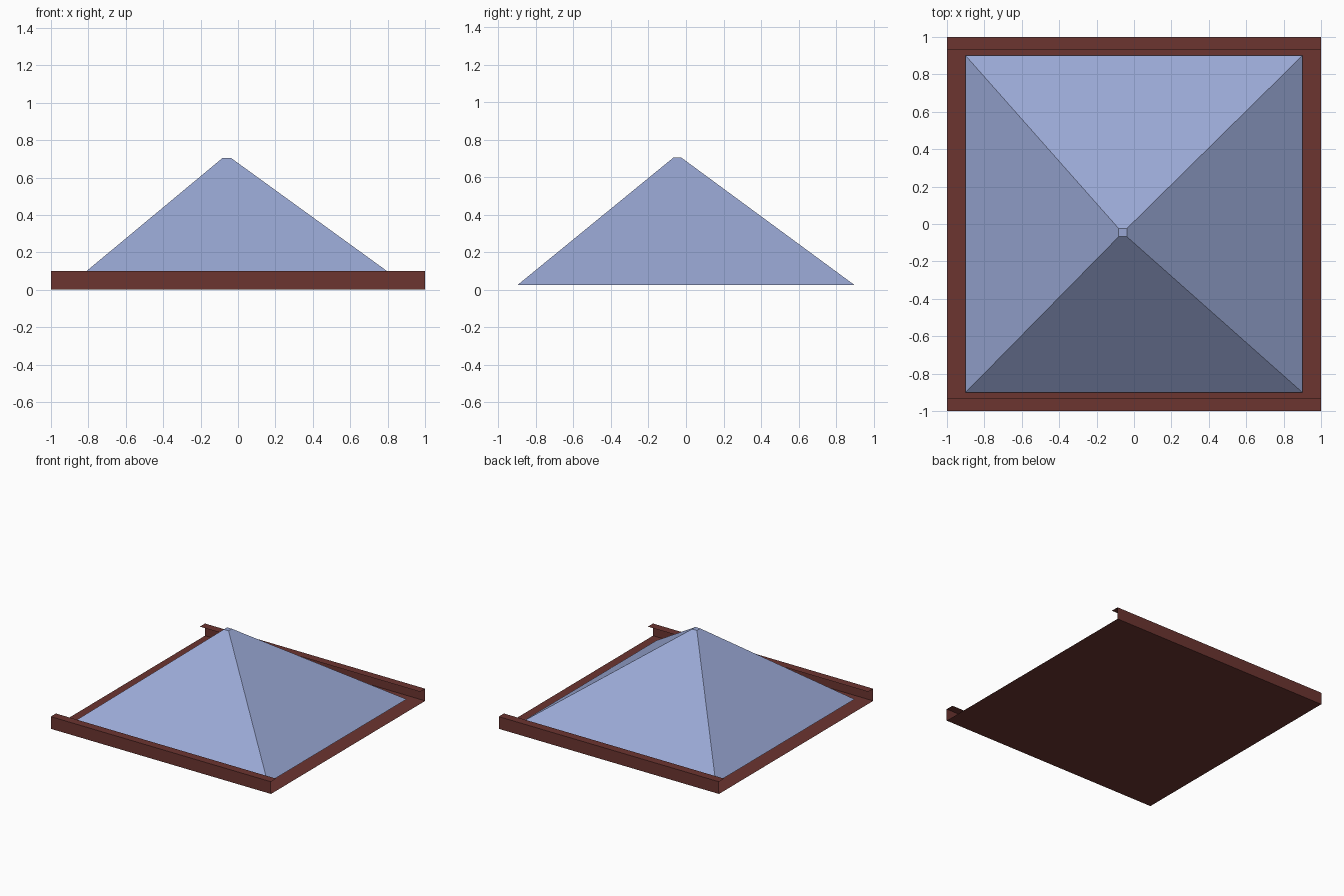
import bpy, bmesh

if "Cube" in bpy.data.objects:
    bpy.data.objects.remove(bpy.data.objects["Cube"])


def material(name, color):
    m = bpy.data.materials.new(name)
    m.diffuse_color = color
    m.use_nodes = True
    m.node_tree.nodes["Principled BSDF"].inputs["Base Color"].default_value = m.diffuse_color
    return m


def add_object(name, bm, mat):
    mesh = bpy.data.meshes.new(name)
    bm.to_mesh(mesh)
    bm.free()
    mesh.materials.append(mat)
    ob = bpy.data.objects.new(name, mesh)
    bpy.context.collection.objects.link(ob)
    return ob


brown = material("brown_metal", (0.15, 0.035, 0.03, 1.0))
glass = material("blue_glass", (0.32, 0.39, 0.66, 0.75))

# Thin sheet tray: open C profile swept along x, lips folded inward
half = [(1.0, 0.0), (1.0, 0.1), (0.933, 0.1)]
profile = [(-y, z) for y, z in reversed(half)] + half
bm = bmesh.new()
left = [bm.verts.new((-1, y, z)) for y, z in profile]
right = [bm.verts.new((1, y, z)) for y, z in profile]
for i in range(len(profile) - 1):
    bm.faces.new((left[i], right[i], right[i + 1], left[i + 1]))
add_object("tray", bm, brown)


# Skewed pyramid with a tiny flat top
def rectangle(bm, x0, x1, y0, y1, z):
    return [bm.verts.new((x, y, z)) for x, y in
            ((x0, y0), (x1, y0), (x1, y1), (x0, y1))]


bm = bmesh.new()
base = rectangle(bm, -0.9, 0.9, -0.9, 0.9, 0.025)
top = rectangle(bm, -0.082, -0.038, -0.068, -0.024, 0.705)
for i in range(4):
    j = (i + 1) % 4
    bm.faces.new((base[i], base[j], top[j], top[i]))
bm.faces.new(top)
bm.faces.new(base[::-1])
add_object("pyramid", bm, glass)
